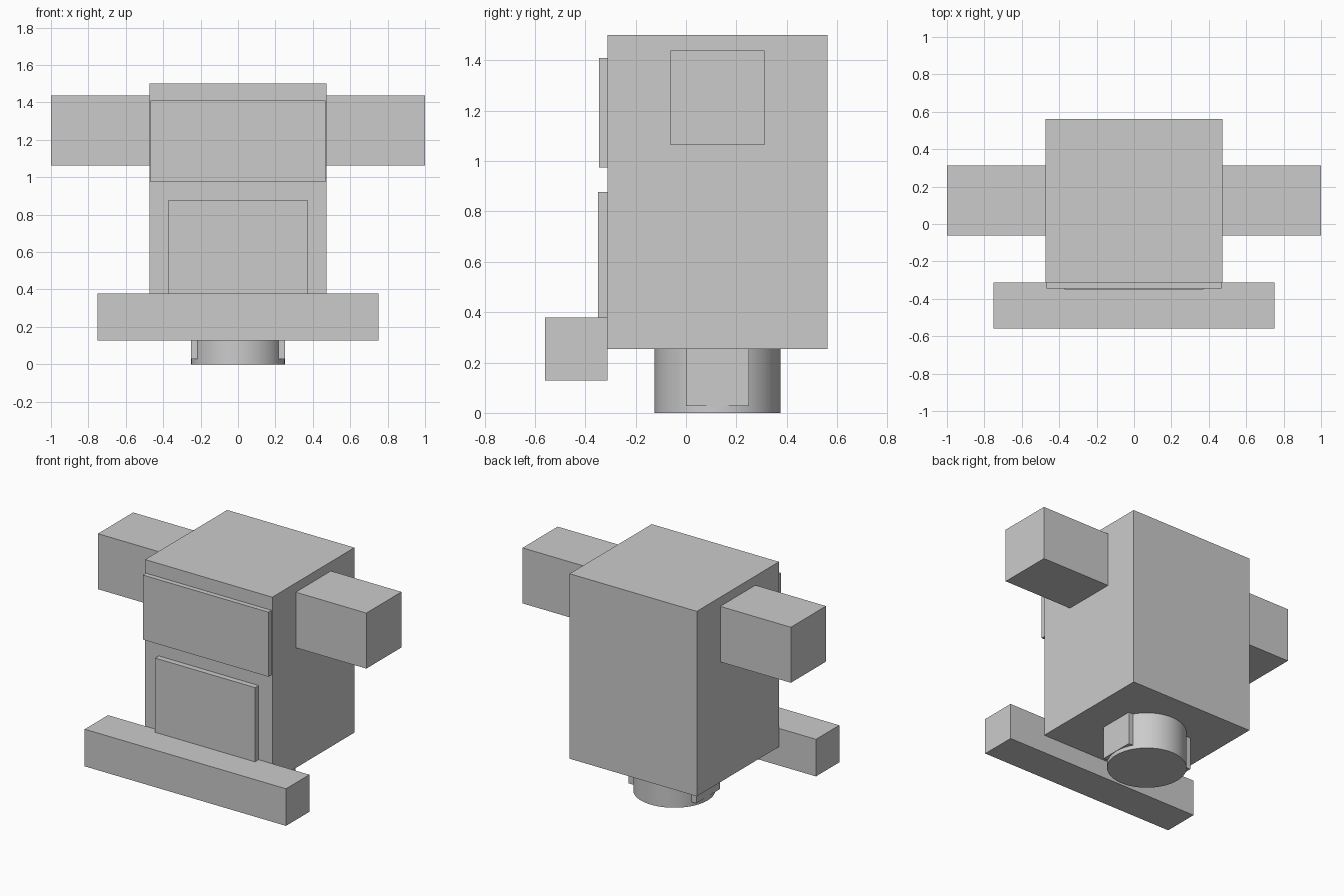
import bpy
import bmesh

cube = bpy.data.objects.get("Cube")
if cube:
    bpy.data.objects.remove(cube, do_unlink=True)

grey = bpy.data.materials.new("plain grey")
grey.use_nodes = True
COLOUR = (0.6, 0.6, 0.6, 1)
grey.diffuse_color = COLOUR
grey.node_tree.nodes["Principled BSDF"].inputs["Base Color"].default_value = COLOUR


def finish(name, bm):
    mesh = bpy.data.meshes.new(name)
    bm.to_mesh(mesh)
    bm.free()
    mesh.materials.append(grey)
    obj = bpy.data.objects.new(name, mesh)
    bpy.context.collection.objects.link(obj)
    return obj


def box(name, xs, ys, zs):
    """Box spanning the given (low, high) range on each axis."""
    bm = bmesh.new()
    bmesh.ops.create_cube(bm, size=1)
    for v in bm.verts:
        v.co = [lo + (c + 0.5) * (hi - lo) for c, (lo, hi) in zip(v.co, (xs, ys, zs))]
    return finish(name, bm)


# Main body and the bar across its lower front
box("body", (-0.474, 0.474), (-0.312, 0.562), (0.254, 1.5))
box("front_bar", (-0.75, 0.75), (-0.56, -0.312), (0.128, 0.378))

# Raised panels on the front
box("upper_panel", (-0.468, 0.468), (-0.345, -0.312), (0.975, 1.41))
box("lower_panel", (-0.372, 0.372), (-0.35, -0.312), (0.378, 0.878))

# Matching arms and foot lugs on both sides
for side, sign in (("left", 1), ("right", -1)):
    box(side + "_arm", sorted((sign * 0.474, sign)), (-0.062, 0.312), (1.064, 1.438))
    box(side + "_lug", sorted((sign * 0.2, sign * 0.252)), (0, 0.25), (0.028, 0.254))

# Round foot
bm = bmesh.new()
bmesh.ops.create_cone(bm, cap_ends=True, segments=64, radius1=0.25, radius2=0.25, depth=0.254)
bmesh.ops.translate(bm, verts=bm.verts, vec=(0, 0.125, 0.127))
foot = finish("round_foot", bm)
bpy.ops.object.select_all(action="DESELECT")
foot.select_set(True)
bpy.context.view_layer.objects.active = foot
bpy.ops.object.shade_smooth_by_angle()
